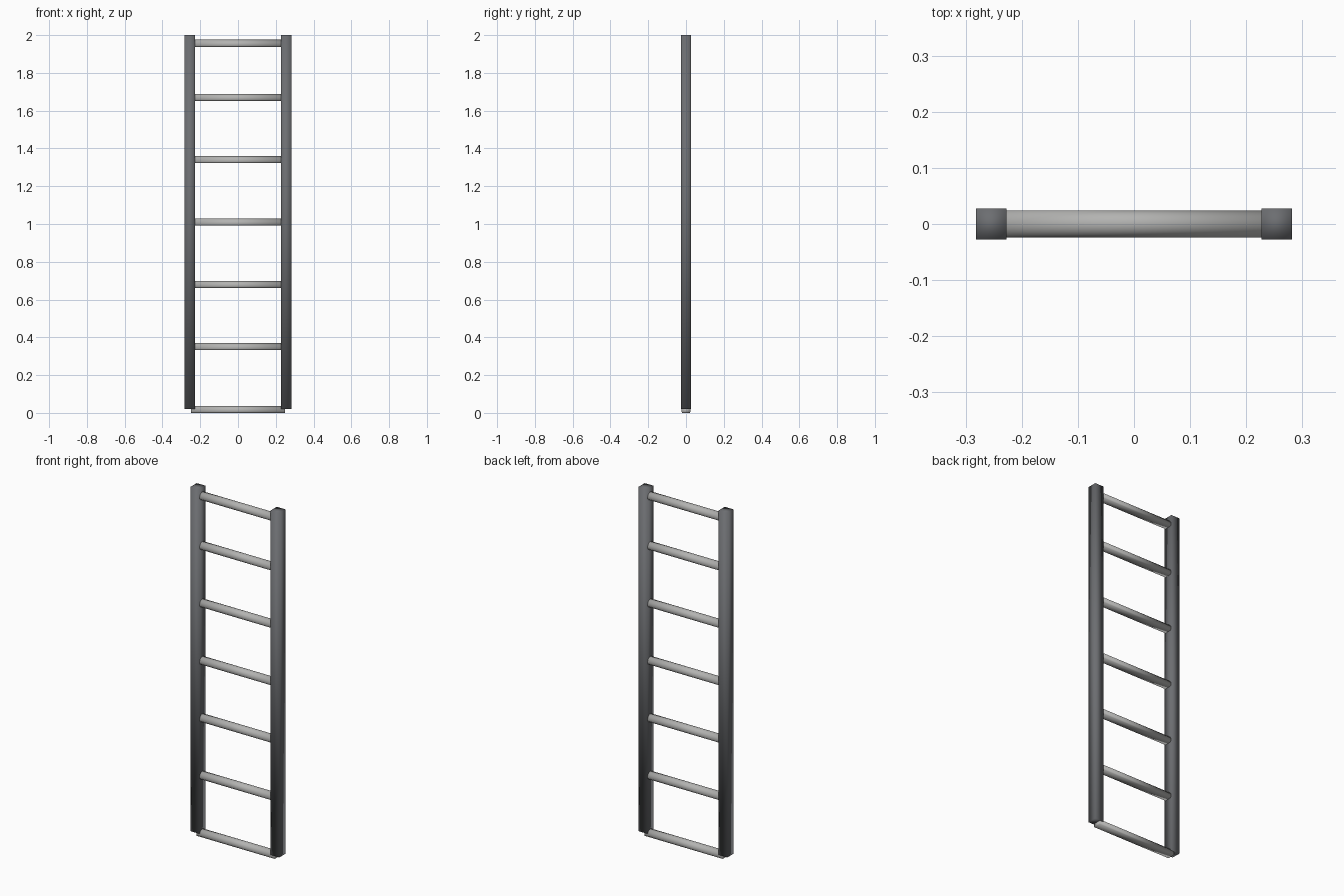
import bpy, bmesh, math

if "Cube" in bpy.data.objects:
    bpy.data.objects.remove(bpy.data.objects["Cube"])


def make_material(name, color):
    mat = bpy.data.materials.new(name)
    mat.diffuse_color = (*color, 1)
    mat.use_nodes = True
    mat.node_tree.nodes["Principled BSDF"].inputs["Base Color"].default_value = mat.diffuse_color
    return mat


def make_object(name, profile, axis, start, end, offset, mat):
    """Extrude a closed 2D profile along x or z, smooth shaded all over."""
    bm = bmesh.new()

    def place(p, t):
        return (t, p[0], p[1]) if axis == 'x' else (p[0], p[1], t)

    a = [bm.verts.new(place(p, start)) for p in profile]
    b = [bm.verts.new(place(p, end)) for p in profile]
    bm.faces.new(a)
    bm.faces.new(b)
    n = len(profile)
    for i in range(n):
        j = (i + 1) % n
        bm.faces.new((a[i], a[j], b[j], b[i]))
    bmesh.ops.recalc_face_normals(bm, faces=bm.faces)
    for f in bm.faces:
        f.smooth = True
    mesh = bpy.data.meshes.new(name)
    bm.to_mesh(mesh)
    bm.free()
    mesh.materials.append(mat)
    obj = bpy.data.objects.new(name, mesh)
    obj.location = offset
    bpy.context.collection.objects.link(obj)
    return obj


rail_mat = make_material("dark_metal", (0.15, 0.155, 0.165))
rung_mat = make_material("grey_metal", (0.45, 0.45, 0.44))

# Square side rails
H = 0.0275
square = [(-H, -H), (H, -H), (H, H), (-H, H)]
for side, x in (("left", -0.2545), ("right", 0.2545)):
    make_object(side + "_rail", square, 'z', 0.02, 2.0, (x, 0, 0), rail_mat)

# Round rungs with a flattened underside
R = 0.0245
low = math.asin(-0.013 / R)
steps = 14
tread = []
for i in range(steps + 1):
    ang = low + (math.pi - 2 * low) * i / steps
    tread.append((R * math.cos(ang), R * math.sin(ang) + 0.013))

for i, z in enumerate((0.0, 0.332, 0.662, 0.992, 1.322, 1.652, 1.938)):
    make_object("rung_%d" % (i + 1), tread, 'x', -0.248, 0.248, (0, 0, z), rung_mat)
